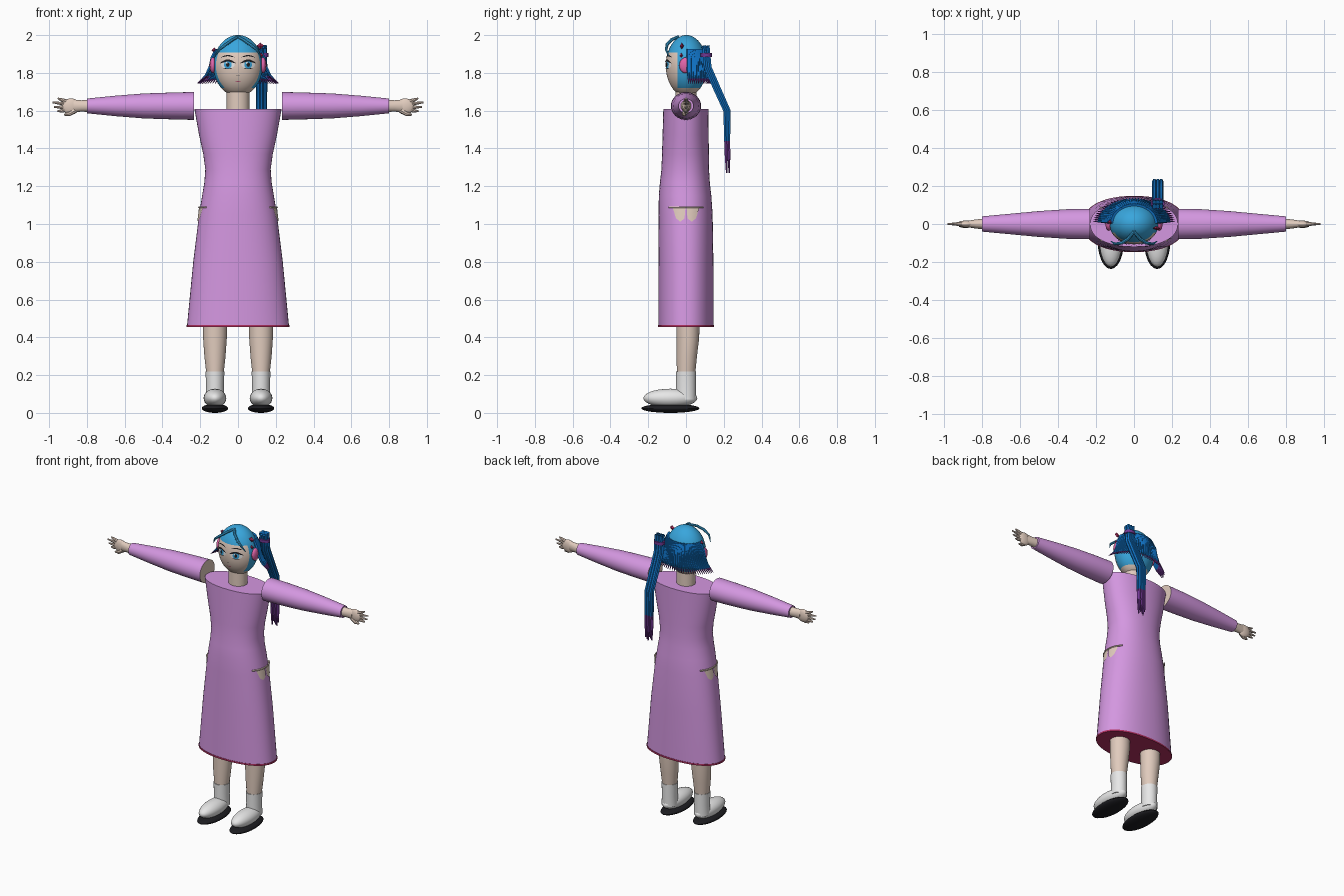
import bpy, bmesh, math
from mathutils import Vector, Matrix

cube = bpy.data.objects.get("Cube")
if cube:
    bpy.data.objects.remove(cube)


def material(name, r, g, b):
    m = bpy.data.materials.new(name)
    m.use_nodes = True
    m.diffuse_color = (r, g, b, 1)
    bsdf = next(n for n in m.node_tree.nodes if n.type == 'BSDF_PRINCIPLED')
    bsdf.inputs["Base Color"].default_value = (r, g, b, 1)
    return m


LILAC = material("lilac cloth", .66, .31, .75)
SKIN = material("skin", .75, .60, .51)
SKY = material("light blue hair", .04, .38, .72)
BLUE = material("deep blue hair", .005, .17, .56)
PURPLE = material("purple hair tips", .17, .04, .30)
PINK = material("pink", .76, .13, .40)
RED = material("raspberry", .45, .03, .12)
WHITE = material("white", .82, .82, .82)
BLACK = material("black", .012, .012, .015)


def finish(name, bm, mats, rule=None, facing=None, angle=40):
    """Turn a bmesh into a smooth object; rule(centre) picks the material slot."""
    bmesh.ops.recalc_face_normals(bm, faces=bm.faces)
    if facing and sum(f.normal.dot(Vector(facing)) for f in bm.faces) < 0:
        bmesh.ops.reverse_faces(bm, faces=bm.faces)
    for f in bm.faces:
        f.smooth = True
        if rule:
            f.material_index = int(rule(f.calc_center_median()))
    me = bpy.data.meshes.new(name)
    bm.to_mesh(me)
    bm.free()
    for m in mats:
        me.materials.append(m)
    me.set_sharp_from_angle(angle=math.radians(angle))
    ob = bpy.data.objects.new(name, me)
    bpy.context.scene.collection.objects.link(ob)
    return ob


def skin_rings(bm, rings):
    loops = [[bm.verts.new(p) for p in ring] for ring in rings]
    n = len(loops[0])
    for a, b in zip(loops, loops[1:]):
        for i in range(n):
            bm.faces.new((a[i], a[(i + 1) % n], b[(i + 1) % n], b[i]))
    bm.faces.new(loops[0])
    bm.faces.new(loops[-1])


def spow(v, p):
    return math.copysign(abs(v) ** p, v)


def loft(name, rings, mats, axis='z', rule=None, n=32, power=2.0):
    """Each ring is (centre, radius 1, radius 2) across the given axis."""
    out = []
    for c, r1, r2 in rings:
        ring = []
        for i in range(n):
            t = math.tau * i / n
            a, b = r1 * spow(math.cos(t), 2 / power), r2 * spow(math.sin(t), 2 / power)
            ring.append(Vector(c) + Vector((a, b, 0) if axis == 'z' else (0, a, b)))
        out.append(ring)
    bm = bmesh.new()
    skin_rings(bm, out)
    return finish(name, bm, mats, rule)


def add_tube(bm, pts, radii, n=6):
    pts = [Vector(p) for p in pts]
    rings = []
    for i, p in enumerate(pts):
        d = pts[min(i + 1, len(pts) - 1)] - pts[max(i - 1, 0)]
        q = d.to_track_quat('Z', 'Y')
        rings.append([p + q @ Vector((math.cos(math.tau * k / n), math.sin(math.tau * k / n), 0)) * radii[i]
                      for k in range(n)])
    skin_rings(bm, rings)


def ball(name, c, r, mat, segs=24, rows=14):
    bm = bmesh.new()
    bmesh.ops.create_uvsphere(bm, u_segments=segs, v_segments=rows, radius=1,
                              matrix=Matrix.Translation(c) @ Matrix.Diagonal((*r, 1)))
    return finish(name, bm, [mat])


def plate(name, outline, surface, mat, facing):
    """Thin patch laid on a curved surface given by surface(u, v)."""
    pts = [Vector(p) for p in outline]
    edge = [a.lerp(b, k / 3) for a, b in zip(pts, pts[1:] + pts[:1]) for k in range(3)]
    mid = sum(edge, Vector((0, 0))) / len(edge)
    bm = bmesh.new()
    hub = bm.verts.new(surface(*mid))
    loops = [[bm.verts.new(surface(*mid.lerp(p, s))) for p in edge] for s in (.33, .67, 1)]
    n = len(edge)
    for i in range(n):
        j = (i + 1) % n
        bm.faces.new((hub, loops[0][i], loops[0][j]))
        for a, b in zip(loops, loops[1:]):
            bm.faces.new((a[i], b[i], b[j], a[j]))
    finish(name, bm, [mat], facing=facing)


# Dress and hem: rows of (z, half width, y centre, half depth)
DRESS = [(.46, .27, 0, .146), (.8, .237, 0, .145), (1.05, .206, -.002, .143),
         (1.15, .19, -.005, .139), (1.22, .178, -.006, .132), (1.29, .173, -.004, .126),
         (1.37, .184, -.003, .124), (1.47, .206, -.002, .122), (1.61, .231, 0, .12)]
loft("dress", [((0, y, z), rx, ry) for z, rx, y, ry in DRESS], [LILAC], n=48, power=2.2)
loft("hem", [((0, 0, z), .273, .148) for z in (.455, .466)], [RED], n=48, power=2.2)


def hip_surface(side):
    def surface(y, z):
        k = (z - .8) / .25
        rx = .237 - k * .031
        return side * (rx * (1 - abs(y / .144) ** 2.2) ** (1 / 2.2) + .005), y, z
    return surface


# Hip cut-outs with a thin cord above
for s, side in ((1, "left"), (-1, "right")):
    for k, end in ((-1, "front"), (1, "back")):
        lobe = [(.003, 1.085), (.07, 1.085), (.053, 1.03), (.03, 1.012), (.008, 1.03)]
        plate(f"{side}_{end}_hip_cutout", [(k * y, z) for y, z in lobe], hip_surface(s), SKIN, (s, 0, 0))
    bm = bmesh.new()
    add_tube(bm, [hip_surface(s)(y / 100, 1.088) for y in range(-9, 10, 3)], [.005] * 7)
    finish(f"{side}_hip_cord", bm, [SKIN])

# Limbs
for s, side in ((1, "left"), (-1, "right")):
    arm = [(.232, .08, .074), (.35, .078, .071), (.5, .068, .066), (.65, .054, .054), (.8, .04, .039)]
    loft(f"{side}_sleeve", [((s * x, 0, 1.625), a, b) for x, a, b in arm], [LILAC, SKIN], 'x',
         lambda c: abs(c.x) < .24)
    wrist = [(.78, .03, .032), (.83, .024, .03), (.87, .018, .034)]
    loft(f"{side}_wrist", [((s * x, 0, 1.625), a, b) for x, a, b in wrist], [SKIN], 'x', n=16)
    ball(f"{side}_palm", (s * .885, 0, 1.622), (.047, .018, .043), SKIN)
    bm = bmesh.new()
    for dz, tip in ((.027, .955), (.011, .982), (-.006, .975), (-.022, .957)):
        add_tube(bm, [(s * .9, 0, 1.625 + dz * .8), (s * .935, 0, 1.625 + dz * 1.2),
                      (s * tip, 0, 1.628 + dz * 1.4)], (.012, .009, .004), 8)
    add_tube(bm, [(s * .865, -.005, 1.6), (s * .895, -.01, 1.582), (s * .92, -.01, 1.578)],
             (.014, .012, .005), 8)
    finish(f"{side}_fingers", bm, [SKIN])

    x = s * .122
    leg = [(.2, .045, .048, 0), (.3, .056, .054, .004), (.4, .063, .06, .01), (.6, .066, .062, .01)]
    loft(f"{side}_leg", [((x, y, z), a, b) for z, a, b, y in leg], [SKIN])
    loft(f"{side}_sock", [((x, 0, z), a, .053) for z, a in ((.07, .05), (.14, .047), (.22, .05))], [WHITE])
    ball(f"{side}_shoe", (x, -.083, .078), (.06, .143, .05), WHITE)
    ball(f"{side}_sole", (x, -.083, .024), (.07, .154, .024), BLACK)

# Neck and head, split cleanly along the hairline
loft("neck", [((0, .0, z), .06, .055) for z in (1.58, 1.72)], [SKIN])
HC, HR = Vector((0, .002, 1.838)), Vector((.13, .109, .162))
bm = bmesh.new()
bmesh.ops.create_uvsphere(bm, u_segments=48, v_segments=32, radius=1,
                          matrix=Matrix.Translation(HC) @ Matrix.Diagonal((*HR, 1)))
for co, no in (((0, -.045, 0), (0, 1, 0)), ((0, 0, 1.908), (0, 0, 1)), ((0, 0, 1.72), (0, 0, 1))):
    bmesh.ops.bisect_plane(bm, geom=bm.verts[:] + bm.edges[:] + bm.faces[:], plane_co=co, plane_no=no)
finish("head", bm, [SKIN, SKY], lambda c: c.z > 1.908 or (c.y > -.045 and c.z > 1.72))


def face_surface(lift):
    def surface(x, z):
        k = 1 - (x / HR.x) ** 2 - ((z - HC.z) / HR.z) ** 2
        return x, HC.y - HR.y * math.sqrt(max(k, 0)) - lift, z
    return surface


def oval(x, z, rx, rz, n=16):
    return [(x + rx * math.cos(math.tau * i / n), z + rz * math.sin(math.tau * i / n)) for i in range(n)]


def face_mark(name, outline, mat, lift):
    plate(name, outline, face_surface(lift), mat, (0, -1, 0))


def stroke(x, z, w, rise, thick):
    """Arched brush stroke used for lashes and brows."""
    t = [i / 4 for i in range(-4, 5)]
    top = [(x + w * k, z + rise * (1 - k * k) + thick * (1 - abs(k) * .7)) for k in t]
    return top + [(x + w * k, z + rise * (1 - k * k)) for k in reversed(t)]


# Facial features
for s, side in ((1, "left"), (-1, "right")):
    x = s * .054
    face_mark(f"{side}_eye_white", oval(x, 1.843, .036, .023), WHITE, .002)
    face_mark(f"{side}_iris", oval(x, 1.844, .02, .023), SKY, .0035)
    face_mark(f"{side}_pupil", oval(x, 1.844, .009, .012), BLACK, .005)
    face_mark(f"{side}_eye_glint", oval(x - .007, 1.853, .005, .005, 8), WHITE, .0065)
    face_mark(f"{side}_lashes", stroke(x, 1.85, .042, .016, .006), BLACK, .006)
    face_mark(f"{side}_lower_lash", stroke(x, 1.826, .026, -.006, .002), BLACK, .005)
    face_mark(f"{side}_brow", stroke(x, 1.882, .036, .01, .003), BLACK, .003)
    face_mark(f"{side}_nostril", oval(s * .005, 1.788, .003, .002, 8), BLACK, .003)
    # Ear pads and hair bobbles
    ball(f"{side}_ear_pad", (s * .133, 0, 1.84), (.017, .036, .042), PINK)
face_mark("mouth", stroke(0, 1.757, .017, -.004, .003), RED, .003)

# Swept fringe
for s, side in ((1, "left"), (-1, "right")):
    bm = bmesh.new()
    add_tube(bm, [(0, -.04, 1.992), (s * .03, -.077, 1.975), (s * .065, -.1, 1.95),
                  (s * .1, -.105, 1.922), (s * .122, -.09, 1.885)], (.008, .009, .009, .007, .002), 8)
    finish(f"{side}_fringe", bm, [SKY])

# Short flared strands round the back of the head
bm = bmesh.new()
COUNT = 38
for i in range(COUNT):
    t = math.radians(6 + 168 * i / (COUNT - 1))
    path = [(.117, .1, 1.925), (.136, .116, 1.88), (.148, .121, 1.83), (.172, .127, 1.785),
            (.19, .132, 1.768), (.217, .138, 1.743)]
    add_tube(bm, [(rx * math.cos(t), ry * math.sin(t), z) for rx, ry, z in path],
             (.008, .011, .01, .007, .005, .0015))
finish("back_strands", bm, [BLUE, PURPLE], lambda c: c.z < 1.775)

# Long ponytail of several locks on the left side
bm = bmesh.new()
for i in range(3):
    for j in range(2):
        x, dy = .107 + i * .018, j * .02
        tip = 1.27 + .02 * ((i + j) % 2)
        path = [(.085, 1.93), (.095, 1.945), (.105, 1.83), (.155, 1.715), (.207, 1.6),
                (.211, 1.44), (.213, 1.36), (.215, tip)]
        add_tube(bm, [(x, y + dy * (1 if z > 1.5 else .7), z) for y, z in path],
                 (.009, .011, .012, .012, .011, .01, .009, .004))
finish("ponytail", bm, [BLUE, PURPLE], lambda c: c.z < 1.43)
loft("ponytail_tie", [((.125, .108, z), .037, .03) for z in (1.885, 1.905)], [PURPLE], n=20)

# Small hair ornaments
for name, c, r in (("left_upper_clip", (.118, -.022, 1.943), (.02, .011, .018)),
                   ("left_lower_clip", (.122, -.025, 1.893), (.014, .009, .013)),
                   ("right_clip", (-.125, .01, 1.92), (.016, .012, .014))):
    ball(name, c, r, RED, 4, 2)
